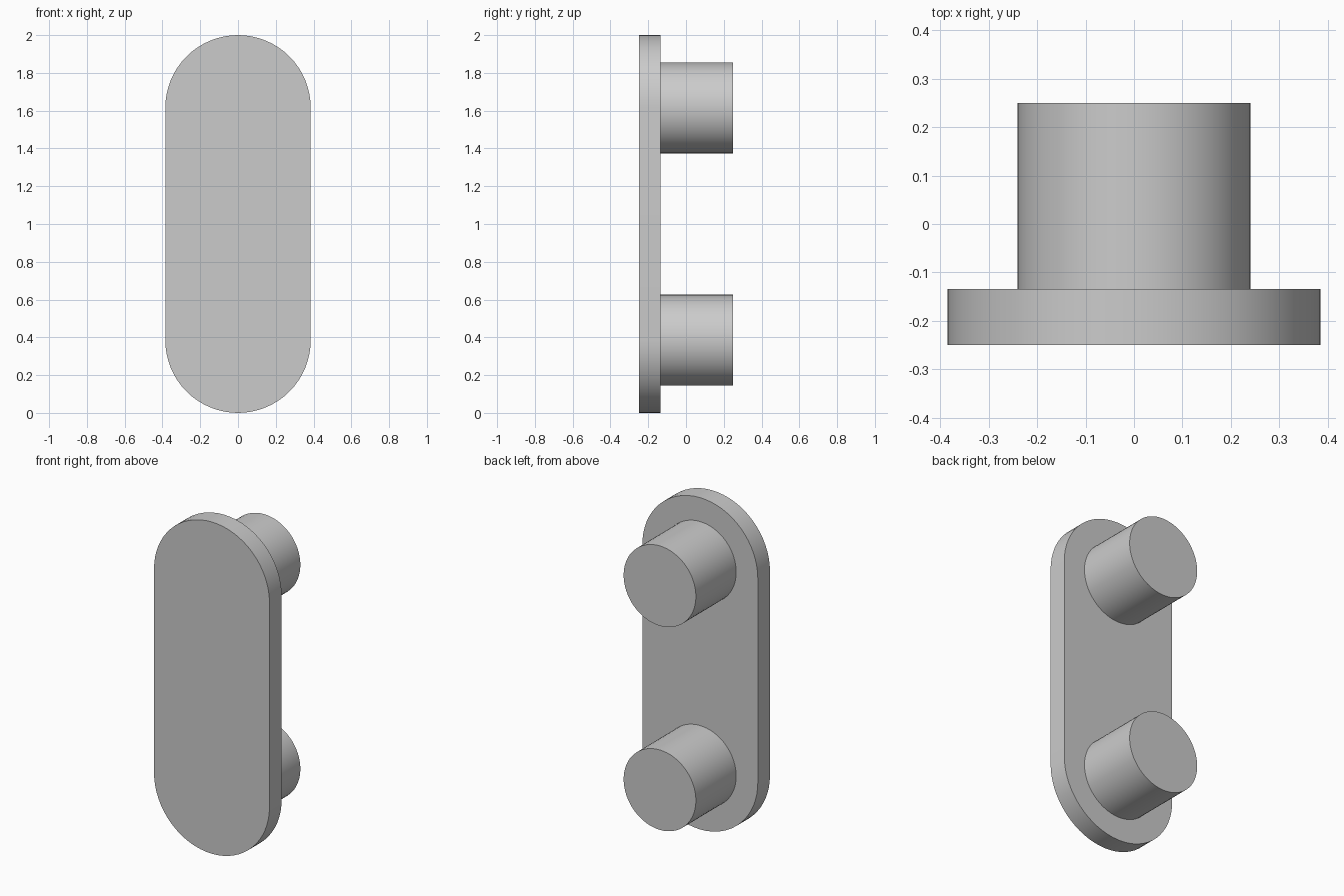
import bpy, bmesh, math
from mathutils import Vector

if "Cube" in bpy.data.objects:
    bpy.data.objects.remove(bpy.data.objects["Cube"])

grey = bpy.data.materials.new("light_grey")
grey.diffuse_color = (0.6, 0.6, 0.6, 1)
grey.use_nodes = True
grey.node_tree.nodes["Principled BSDF"].inputs["Base Color"].default_value = grey.diffuse_color

R, PIN_R = 0.385, 0.241            # plate end radius, pin radius
CENTRES = (R, 2 - R)               # heights of the lower and upper pin
FRONT, JOINT, BACK = -0.25, -0.134, 0.25


def extrude_outline(name, outline, y0, y1):
    """Solid made by sweeping an (x, z) outline from y0 to y1."""
    bm = bmesh.new()
    face = bm.faces.new([bm.verts.new((x, y0, z)) for x, z in outline])
    swept = bmesh.ops.extrude_face_region(bm, geom=[face])["geom"]
    bmesh.ops.translate(bm, vec=Vector((0, y1 - y0, 0)),
                        verts=[v for v in swept if isinstance(v, bmesh.types.BMVert)])
    bmesh.ops.recalc_face_normals(bm, faces=bm.faces)
    mesh = bpy.data.meshes.new(name)
    bm.to_mesh(mesh)
    bm.free()
    mesh.materials.append(grey)
    obj = bpy.data.objects.new(name, mesh)
    bpy.context.collection.objects.link(obj)
    bpy.ops.object.select_all(action="DESELECT")
    obj.select_set(True)
    bpy.context.view_layer.objects.active = obj
    bpy.ops.object.shade_smooth_by_angle(angle=math.radians(30))
    return obj


def arc(radius, cz, start, sweep, steps):
    return [(radius * math.cos(start + sweep * i / steps),
             cz + radius * math.sin(start + sweep * i / steps)) for i in range(steps + 1)]


# Plate with fully rounded top and bottom
extrude_outline("plate", arc(R, CENTRES[1], 0, math.pi, 32) + arc(R, CENTRES[0], math.pi, math.pi, 32),
                FRONT, JOINT)

# Two round pins on the back of the plate
for label, z in zip(("lower_pin", "upper_pin"), CENTRES):
    extrude_outline(label, arc(PIN_R, z, 0, 2 * math.pi, 64)[:-1], JOINT, BACK)
